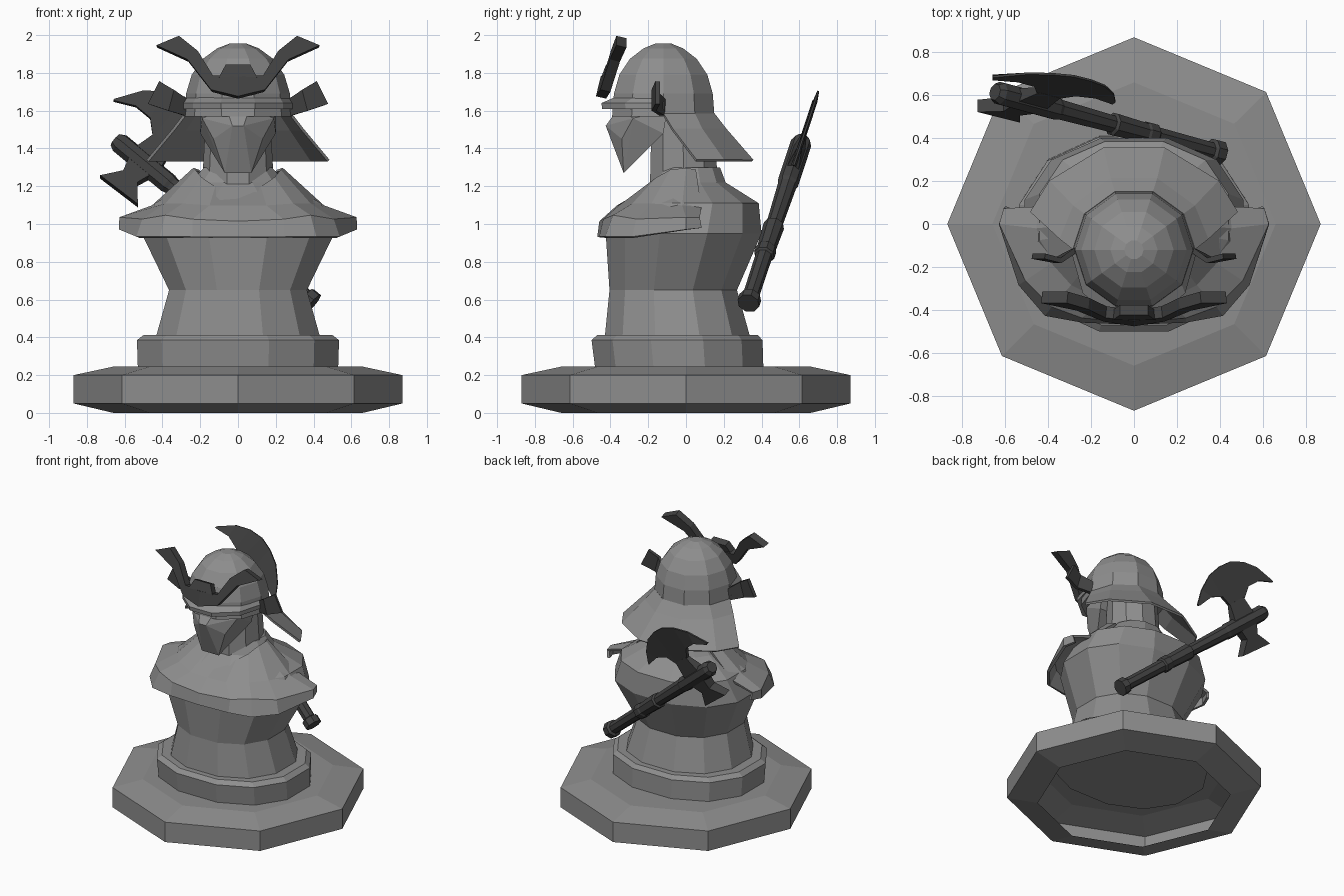
import bpy, bmesh, math
from mathutils import Vector

if "Cube" in bpy.data.objects:
    bpy.data.objects.remove(bpy.data.objects["Cube"])


def material(name, v):
    m = bpy.data.materials.new(name)
    m.diffuse_color = (v, v, v, 1)
    m.use_nodes = True
    m.node_tree.nodes["Principled BSDF"].inputs["Base Color"].default_value = m.diffuse_color
    return m


STONE = material("mid grey", 0.27)
DARK = material("dark grey", 0.055)


def finish(bm, name, mat, thick=0.0):
    bmesh.ops.remove_doubles(bm, verts=bm.verts, dist=0.0005)
    bmesh.ops.recalc_face_normals(bm, faces=bm.faces)
    me = bpy.data.meshes.new(name)
    bm.to_mesh(me)
    bm.free()
    me.materials.append(mat)
    ob = bpy.data.objects.new(name, me)
    bpy.context.collection.objects.link(ob)
    if thick:
        s = ob.modifiers.new("thickness", 'SOLIDIFY')
        s.thickness = thick
        s.offset = 0
    return ob


def loft(name, rows, mat, closed=True, caps=(False, False), thick=0.0):
    """Skin a list of equally long point rows."""
    bm = bmesh.new()
    vs = [[bm.verts.new(p) for p in r] for r in rows]
    n = len(rows[0])
    for a, b in zip(vs, vs[1:]):
        for i in range(n if closed else n - 1):
            j = (i + 1) % n
            bm.faces.new((a[i], a[j], b[j], b[i]))
    if caps[0]:
        bm.faces.new(vs[0])
    if caps[1]:
        bm.faces.new(vs[-1])
    return finish(bm, name, mat, thick)


def ring(n, r, z, cy=0.0, off=0.0):
    return [(r * math.cos(2 * math.pi * i / n + off),
             cy + r * math.sin(2 * math.pi * i / n + off), z) for i in range(n)]


def body_ring(z, a, f, b):
    """Twelve-sided rounded section: half width a, front f, back b."""
    cy, h, pts = (f + b) / 2, (b - f) / 2, []
    for i in range(12):
        t = math.radians(15 + 30 * i)
        c, s = math.cos(t) / 0.966, math.sin(t) / 0.966
        pts.append((a * math.copysign(abs(c) ** 0.9, c),
                    cy + h * math.copysign(abs(s) ** 0.9, s), z))
    return pts


def both(half):
    """Mirror a row that starts on the centre line."""
    return [(-x, y, z) for x, y, z in reversed(half[1:])] + half


def arc(angles, rx, ry, z, cy=-0.12):
    return [(rx * math.cos(math.radians(a)), cy + ry * math.sin(math.radians(a)), z)
            for a in angles]


# Octagonal base, hollow underneath
loft("base", [ring(8, r, z) for r, z in
              ((0.66, 0), (0.87, 0.05), (0.87, 0.2), (0.66, 0.245))],
     STONE, caps=(False, True))

# Plinth and torso
loft("plinth", [body_ring(0.23, 0.53, -0.48, 0.41), body_ring(0.385, 0.535, -0.5, 0.405),
                body_ring(0.412, 0.5, -0.47, 0.38)], STONE, caps=(True, True))
loft("torso", [body_ring(*r) for r in (
    (0.40, 0.435, -0.43, 0.34), (0.65, 0.365, -0.405, 0.27), (0.95, 0.51, -0.425, 0.40),
    (1.11, 0.44, -0.32, 0.385), (1.22, 0.25, -0.18, 0.21), (1.3, 0.18, -0.16, 0.18))],
    STONE, caps=(True, True))
loft("neck", [ring(10, 0.19, 1.2, -0.01), ring(10, 0.17, 1.6, -0.02)], STONE, caps=(True, True))

# Shoulder mantle: lower rim, upper rim, slope, collar
mantle = [
    [(0, -.46, .93), (.24, -.45, .93), (.41, -.42, .93), (.53, -.28, .93), (.62, 0, .97), (.59, .08, .98)],
    [(0, -.45, 1.01), (.24, -.43, 1.02), (.38, -.38, 1.04), (.50, -.26, 1.02), (.62, 0, 1.03), (.60, .07, 1.03)],
    [(0, -.36, 1.09), (.15, -.35, 1.09), (.29, -.28, 1.1), (.38, -.18, 1.1), (.45, -.02, 1.09), (.44, .08, 1.08)],
    [(0, -.19, 1.17), (.12, -.19, 1.19), (.19, -.15, 1.24), (.22, -.08, 1.28), (.23, 0, 1.29), (.2, .05, 1.28)],
]
loft("shoulder_mantle", [both(r) for r in mantle], STONE, closed=False, thick=0.02)

# Angular face mask
bm = bmesh.new()
for x, y, z in ((.2, -.10, 1.6), (.2, -.12, 1.48), (.19, -.28, 1.56), (.03, -.425, 1.52),
                (.07, -.33, 1.27), (.06, -.36, 1.61), (.13, -.34, 1.45)):
    for s in (-1, 1):
        bm.verts.new((s * x, y, z))
bmesh.ops.convex_hull(bm, input=bm.verts)
finish(bm, "face_mask", STONE)

# Helmet dome, brim and flared neck guard
loft("helmet_dome", [ring(10, r, z, -0.12) for r, z in (
    (.285, 1.57), (.275, 1.69), (.245, 1.79), (.185, 1.875), (.11, 1.93), (.045, 1.955))],
    STONE, caps=(True, True))
front = [180, 216, 252, 288, 324, 360]
loft("helmet_brim", [arc(front, .27, .26, 1.675), arc(front, .295, .345, 1.64),
                     arc(front, .295, .34, 1.61), arc(front, .27, .26, 1.63)],
     STONE, closed=False)
loft("neck_guard", [arc([0, 36, 72, 108, 144, 180], .28, .28, 1.58),
                    arc([8, 36, 72, 108, 144, 172], .345, .345, 1.5),
                    arc([20, 40, 74, 106, 140, 160], .51, .48, 1.335, -0.11)],
     STONE, closed=False, thick=0.015)

# Crescent crest on the brow
def crest_row(half):
    return both([(x, -.45 + .24 * (z - 1.67) + .1 * x, z) for x, z in half])

loft("crest", [crest_row([(0, 1.67), (.14, 1.705), (.265, 1.865), (.43, 1.94)]),
               crest_row([(0, 1.775), (.13, 1.78), (.21, 1.91), (.31, 1.99)])],
     DARK, closed=False, thick=0.055)
loft("crest_tab", [[(-.1, -.425, 1.77), (.1, -.425, 1.77)], [(-.065, -.40, 1.835), (.065, -.40, 1.835)]],
     DARK, closed=False, thick=0.05)

# Side wings of the helmet
for s, side in ((-1, "left"), (1, "right")):
    loft("helmet_wing_" + side,
         [[(s * .27, -.12, 1.57), (s * .37, -.17, 1.60), (s * .475, -.15, 1.635)],
          [(s * .27, -.12, 1.66), (s * .34, -.17, 1.71), (s * .415, -.15, 1.755)]],
         DARK, closed=False, thick=0.025)

# Axe: local frame with t along the haft, n toward the blade, s through it
START = Vector((0.40, 0.33, 0.58))
WX, WZ = Vector((1, 0, 0)), Vector((0, 0.313, 0.95))
AX = WX * -0.754 + WZ * 0.656
BL = WX * 0.656 + WZ * 0.754
TH = AX.cross(BL)


def axe(t, n, s):
    return START + AX * t + BL * n + TH * s


haft = [(0, .045), (.0, .06), (.05, .06), (.06, .043), (.40, .045), (.41, .056),
        (.46, .056), (.47, .05), (.66, .056), (.67, .043), (1.0, .05), (1.02, .056),
        (1.36, .056), (1.39, .04)]
loft("axe_haft", [[axe(t, p[0], p[1]) for p in ring(8, r, 0)] for t, r in haft],
     DARK, caps=(True, True))


def axe_strip(name, inner, outer, t_in, t_out):
    """Plate between two edges with a thickness for each edge."""
    rows = [[axe(t, n, -t_in) for t, n in inner], [axe(t, n, -t_out) for t, n in outer],
            [axe(t, n, t_out) for t, n in outer], [axe(t, n, t_in) for t, n in inner]]
    rows.append(rows[0])
    ob_bm_rows = [list(c) for c in zip(*rows[:4])]
    loft(name, ob_bm_rows, DARK, caps=(True, True))


axe_strip("axe_blade",
          [(.88, .25), (1.0, .265), (1.09, .23), (1.13, .14), (1.25, .14), (1.33, .21), (1.43, .21), (1.54, .155)],
          [(.873, .262), (.95, .34), (1.06, .405), (1.165, .425), (1.27, .42), (1.37, .375), (1.46, .30), (1.545, .165)],
          .014, .005)
axe_strip("axe_blade_neck", [(1.10, .02), (1.28, .02)], [(1.125, .16), (1.255, .16)], .035, .014)
axe_strip("axe_poll_neck", [(1.11, -.02), (1.27, -.02)], [(1.14, -.11), (1.24, -.11)], .04, .035)
axe_strip("axe_poll", [(1.14, -.11), (1.24, -.11)], [(1.06, -.2), (1.315, -.21)], .035, .03)
